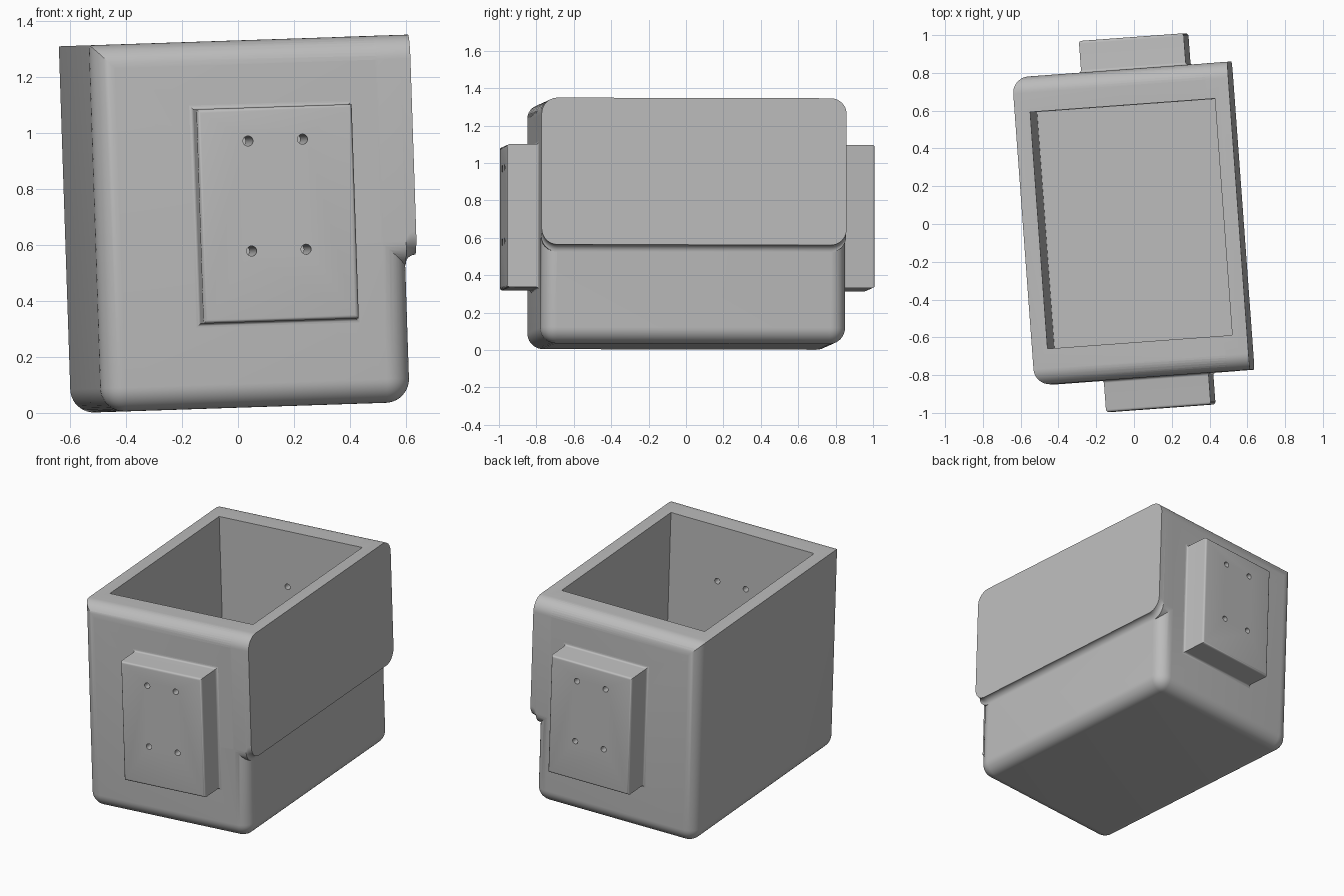
import bpy, bmesh, math
from mathutils import Matrix, Vector

if "Cube" in bpy.data.objects:
    bpy.data.objects.remove(bpy.data.objects["Cube"])

LEFT, RIGHT, STEP = -0.544, 0.598, 0.037      # box extents in x, overhang depth
HALF, TOP, ROUND = 0.817, 1.31, 0.085         # half depth, height, corner radius
LIP = 0.525                                   # underside of the overhang
HOLE_X, HOLE_Z = (-0.005, 0.19), (0.557, 0.95)
TILT = (Matrix.Translation((0, 0, 0.0185)) @ Matrix.Rotation(math.radians(-1.9), 4, 'Y')
        @ Matrix.Rotation(math.radians(4.2), 4, 'Z'))

grey = bpy.data.materials.new("plain grey")
grey.use_nodes = True
GREY = (0.5, 0.5, 0.5, 1)
grey.diffuse_color = GREY
grey.node_tree.nodes["Principled BSDF"].inputs["Base Color"].default_value = GREY


def finish(name, bm):
    bmesh.ops.recalc_face_normals(bm, faces=bm.faces)
    mesh = bpy.data.meshes.new(name)
    bm.to_mesh(mesh)
    bm.free()
    mesh.materials.append(grey)
    ob = bpy.data.objects.new(name, mesh)
    bpy.context.collection.objects.link(ob)
    return ob


def box(name, lo, hi, keep_edge=None):
    """Box between two corners; edges accepted by keep_edge are rounded."""
    lo, hi = Vector(lo), Vector(hi)
    bm = bmesh.new()
    bmesh.ops.create_cube(bm, size=1)
    for v in bm.verts:
        v.co = Vector(((lo + hi) / 2)[i] + v.co[i] * (hi - lo)[i] for i in range(3))
    if keep_edge:
        edges = [e for e in bm.edges if keep_edge(e)]
        bmesh.ops.bevel(bm, geom=edges, offset=ROUND, segments=10, profile=0.5,
                        affect='EDGES', clamp_overlap=True)
    return finish(name, bm)


def loft(name, rings):
    """Solid skinned through closed rings of points."""
    bm = bmesh.new()
    rows = [[bm.verts.new(p) for p in ring] for ring in rings]
    n = len(rows[0])
    for a, b in zip(rows, rows[1:]):
        for i in range(n):
            j = (i + 1) % n
            bm.faces.new((a[i], a[j], b[j], b[i]))
    bm.faces.new(rows[0])
    bm.faces.new(rows[-1])
    return finish(name, bm)


def rounded_ring(x, half, bottom, top, r, seg=10):
    ring = []
    for k, (sy, cz) in enumerate(((1, top - r), (-1, top - r), (-1, bottom + r), (1, bottom + r))):
        for s in range(seg + 1):
            a = math.pi / 2 * (k + s / seg)
            ring.append((x, sy * (half - r) + r * math.cos(a), cz + r * math.sin(a)))
    return ring


def combine(ob, other, operation):
    mod = ob.modifiers.new("combine", 'BOOLEAN')
    mod.operation, mod.solver, mod.object = operation, 'EXACT', other
    bpy.context.view_layer.objects.active = ob
    bpy.ops.object.modifier_apply(modifier=mod.name)


# Main box: rounded everywhere except the two short rim edges
def is_rounded(e):
    a, b = e.verts
    on_top = min(a.co.z, b.co.z) > TOP - 0.01
    return not (on_top and abs(a.co.y - b.co.y) > 0.1)


body = box("container_body", (LEFT, -HALF, 0), (RIGHT - STEP, HALF, TOP), is_rounded)

# Overhanging upper right side, with a concave fillet underneath
EPS = 0.0004
rings = [rounded_ring(0.40, HALF - 0.003, LIP - STEP + 0.003, TOP - 0.003, ROUND),
         rounded_ring(0.48, HALF + EPS, LIP - STEP, TOP + EPS, ROUND)]
for s in range(9):
    a = math.pi / 2 * s / 8
    rings.append(rounded_ring(RIGHT - STEP * math.cos(a), HALF + EPS,
                              LIP - STEP * (1 - math.sin(a)), TOP + EPS, ROUND))
overhang = loft("overhang", rings)
combine(body, overhang, 'UNION')

# Hollow interior
cavity = box("cavity_cutter", (-0.462, -0.628, 0.2), (0.519, 0.628, TOP + 0.2))
combine(body, cavity, 'DIFFERENCE')


# Mounting blocks: flared at the wall, softened at the outer face
def mounting_block(name, side):
    f, r = 0.014, 0.014
    steps = [(f, 0.79)]
    for s in range(5):
        a = math.pi / 2 * s / 4
        steps.append((f * (1 - math.sin(a)), HALF + f * (1 - math.cos(a))))
    for s in range(5):
        a = math.pi / 2 * s / 4
        steps.append((-r * (1 - math.cos(a)), 0.985 - r * (1 - math.sin(a))))
    x0, x1, z0, z1 = -0.185, 0.371, 0.304, 1.069
    return loft(name, [[(x0 - o, side * y, z0 - o), (x1 + o, side * y, z0 - o),
                        (x1 + o, side * y, z1 + o), (x0 - o, side * y, z1 + o)]
                       for o, y in steps])


parts = [body, mounting_block("front_mounting_block", -1),
         mounting_block("back_mounting_block", 1)]

# Screw holes running through blocks and walls
bm = bmesh.new()
for x in HOLE_X:
    for z in HOLE_Z:
        place = Matrix.Translation((x, 0, z)) @ Matrix.Rotation(math.pi / 2, 4, 'X')
        bmesh.ops.create_cone(bm, cap_ends=True, segments=24, radius1=0.018,
                              radius2=0.018, depth=2.4, matrix=place)
holes = finish("hole_cutter", bm)
for ob in parts:
    combine(ob, holes, 'DIFFERENCE')

for cutter in (overhang, cavity, holes):
    bpy.data.objects.remove(cutter)

# Shade and lean the whole assembly
for ob in parts:
    ob.matrix_world = TILT
    bpy.ops.object.select_all(action='DESELECT')
    ob.select_set(True)
    bpy.context.view_layer.objects.active = ob
    bpy.ops.object.shade_smooth_by_angle(angle=math.radians(30))
